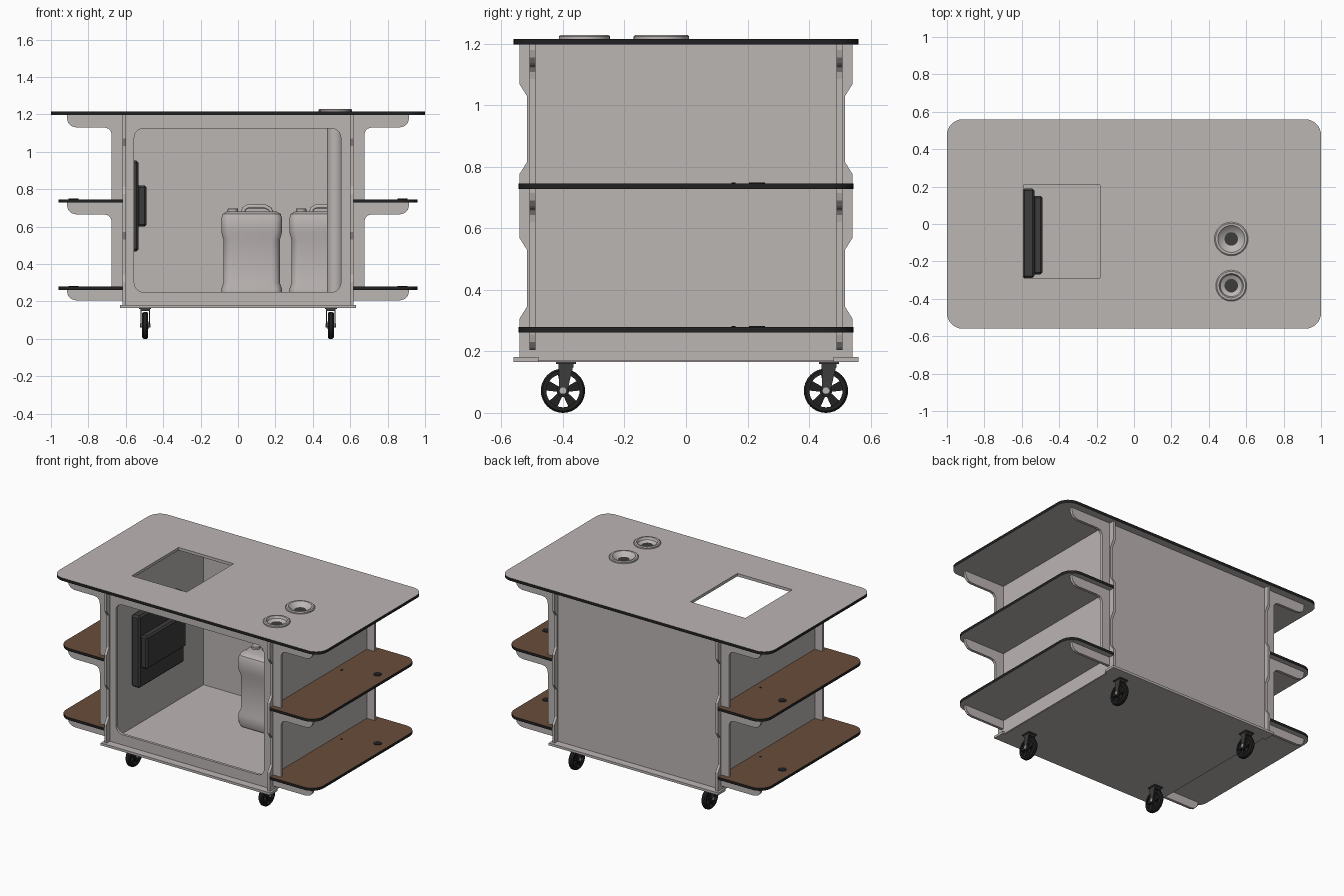
import bpy, bmesh, math
from mathutils import Vector, Matrix

if "Cube" in bpy.data.objects:
    bpy.data.objects.remove(bpy.data.objects["Cube"])


def mat(name, col):
    m = bpy.data.materials.new(name)
    m.diffuse_color = (*col, 1)
    m.use_nodes = True
    m.node_tree.nodes["Principled BSDF"].inputs["Base Color"].default_value = m.diffuse_color
    return m


GREY = mat("warm_grey", (0.50, 0.465, 0.455))
BROWN = mat("brown_wood", (0.14, 0.075, 0.043))
BLACK = mat("black_edge", (0.015, 0.015, 0.016))
DARK = mat("dark_grey", (0.045, 0.045, 0.045))


def finish(name, bm, mats, smooth=False):
    bmesh.ops.remove_doubles(bm, verts=bm.verts, dist=1e-5)
    bmesh.ops.recalc_face_normals(bm, faces=bm.faces)
    me = bpy.data.meshes.new(name)
    bm.to_mesh(me)
    bm.free()
    for m in mats:
        me.materials.append(m)
    ob = bpy.data.objects.new(name, me)
    bpy.context.collection.objects.link(ob)
    if smooth:
        bpy.ops.object.select_all(action='DESELECT')
        ob.select_set(True)
        bpy.context.view_layer.objects.active = ob
        bpy.ops.object.shade_smooth_by_angle(angle=math.radians(35))
    return ob


def rounded(x0, x1, y0, y1, radii, n=6):
    """Rounded rectangle; radii for (x1,y1), (x0,y1), (x0,y0), (x1,y0)."""
    if not isinstance(radii, tuple):
        radii = (radii,) * 4
    pts = []
    for k, (cx, cy, sx, sy) in enumerate([(x1, y1, -1, -1), (x0, y1, 1, -1), (x0, y0, 1, 1), (x1, y0, -1, 1)]):
        r = radii[k]
        for i in range(n + 1) if r else [0]:
            a = math.pi / 2 * (k + i / n)
            pts.append((cx + sx * r + r * math.cos(a), cy + sy * r + r * math.sin(a)) if r else (cx, cy))
    return pts


def circle(cx, cy, r, n=32):
    return [(cx + r * math.cos(2 * math.pi * i / n), cy + r * math.sin(2 * math.pi * i / n)) for i in range(n)]


def plate(name, loops, w0, w1, axis, mats=(GREY,), rule=None):
    """Flat sheet with holes from 2D loops, spanning w0..w1 along the given axis."""
    cu = bpy.data.curves.new(name, 'CURVE')
    cu.dimensions, cu.fill_mode, cu.extrude = '2D', 'BOTH', (w1 - w0) / 2
    for loop in loops:
        sp = cu.splines.new('POLY')
        sp.points.add(len(loop) - 1)
        for p, q in zip(sp.points, loop):
            p.co = (q[0], q[1], 0, 1)
        sp.use_cyclic_u = True
    tmp = bpy.data.objects.new("helper", cu)
    bpy.context.collection.objects.link(tmp)
    dg = bpy.context.evaluated_depsgraph_get()
    me = bpy.data.meshes.new_from_object(tmp.evaluated_get(dg))
    bm = bmesh.new()
    bm.from_mesh(me)
    bpy.data.objects.remove(tmp)
    mid = (w0 + w1) / 2
    for v in bm.verts:
        u, t, w = v.co
        w += mid
        v.co = {'z': (u, t, w), 'y': (u, w, t), 'x': (w, u, t)}[axis]
    bmesh.ops.remove_doubles(bm, verts=bm.verts, dist=1e-5)
    bmesh.ops.recalc_face_normals(bm, faces=bm.faces)
    for f in bm.faces:
        f.smooth = False
        f.material_index = rule(f) if rule else 0
    return finish(name, bm, mats)


def box(name, x0, x1, y0, y1, z0, z1, m, bevel=0):
    bm = bmesh.new()
    bmesh.ops.create_cube(bm, size=1)
    for v in bm.verts:
        v.co = ((x0 + x1) / 2 + v.co.x * (x1 - x0), (y0 + y1) / 2 + v.co.y * (y1 - y0),
                (z0 + z1) / 2 + v.co.z * (z1 - z0))
    if bevel:
        bmesh.ops.bevel(bm, geom=bm.edges[:], offset=bevel, segments=1, affect='EDGES')
    return finish(name, bm, [m])


def lathe(name, prof, loc, m, axis='z', closed=False, n=32):
    """Spin a (radius, height) profile about an axis."""
    bm = bmesh.new()
    rings = []
    for r, h in prof:
        ring = []
        for x, y in circle(0, 0, r, n):
            p = (x, y, h) if axis == 'z' else (h, x, y)
            ring.append(bm.verts.new(Vector(p) + Vector(loc)))
        rings.append(ring)
    if closed:
        rings.append(rings[0])
    for a, b in zip(rings, rings[1:]):
        for i in range(n):
            j = (i + 1) % n
            bm.faces.new((a[i], a[j], b[j], b[i]))
    if not closed:
        bm.faces.new(rings[0])
        bm.faces.new(rings[-1])
    return finish(name, bm, [m], True)


# table top with square cutout and two round holes
INLETS = [(0.52, -0.08, 0.09), (0.52, -0.33, 0.083)]


def top_rule(f):
    c = f.calc_center_median()
    return 1 if abs(f.normal.z) < 0.5 and (abs(c.x) > 0.9 or abs(c.y) > 0.45) else 0


plate("table_top", [rounded(-1, 1, -0.56, 0.56, 0.085, 8), rounded(-0.59, -0.18, -0.29, 0.21, 0.004, 2)]
      + [circle(x, y, 0.065) for x, y, r in INLETS], 1.197, 1.216, 'z', (GREY, BLACK), top_rule)

# round inlets with drain pipes below
for x, y, r in INLETS:
    lathe("inlet_ring", [(r, 1.214), (r, 1.224), (r - 0.006, 1.229), (r - 0.018, 1.229), (0.058, 1.214),
                         (0.036, 1.203), (0.036, 1.197), (0.064, 1.197)], (x, y, 0), GREY, closed=True)
    lathe("inlet_hole", [(0.036, 1.200), (0.036, 1.204)], (x, y, 0), DARK)
    lathe("inlet_pipe", [(0.045, 0.18), (0.045, 1.199)], (x, y, 0), GREY)

# front and back sheets with shelf brackets
half = [(0.61, 0.168), (0.61, 0.205)]
for z0, z1 in ((0.205, 0.266), (0.665, 0.731), (1.13, 1.198)):
    if z0 > 0.3:
        half += [(0.675, z0 - 0.045), (0.679, z0 - 0.022), (0.692, z0 - 0.006), (0.715, z0)]
    half += [(0.865, z0), (0.89, z0 + 0.007), (0.908, z0 + 0.025), (0.915, z0 + 0.05), (0.915, z1)]
    if z1 < 1.1:
        half += [(0.675, z1)]
outline = half + [(-x, z) for x, z in reversed(half)]
plate("front_panel", [outline, rounded(-0.555, 0.55, 0.25, 1.125, 0.05)], -0.508, -0.49, 'y')
plate("back_panel", [outline], 0.49, 0.508, 'y')

# side sheets with notched edges
edge = [(0.542, 0.168), (0.542, 0.305), (0.517, 0.345), (0.517, 0.53), (0.542, 0.57), (0.542, 0.775),
        (0.517, 0.815), (0.517, 1.03), (0.542, 1.07), (0.542, 1.198)]
for s in (-1, 1):
    plate("side_panel", [edge + [(-y, z) for y, z in reversed(edge)]], s * 0.609 - 0.009, s * 0.609 + 0.009, 'x')

# base plate with wider corner tabs
q = [(0.612, 0.48), (0.632, 0.48), (0.632, 0.56)]
base = q + [(-x, y) for x, y in reversed(q)] + [(-x, -y) for x, y in q] + [(x, -y) for x, y in reversed(q)]
plate("base_plate", [base], 0.165, 0.181, 'z')


# side shelves: brown top, black rim, grey underside
def shelf_rule(f):
    return 0 if f.normal.z > 0.5 else 2 if f.normal.z < -0.5 else 1


for s in (-1, 1):
    for z in (0.262, 0.728):
        loop = [(s * x, y) for x, y in rounded(0.615, 0.96, -0.545, 0.545, (0.085, 0, 0, 0.085))]
        plate("side_shelf", [loop], z, z + 0.018, 'z', (BROWN, BLACK, GREY), shelf_rule)
        lathe("shelf_grommet", [(0.026, z + 0.016), (0.026, z + 0.021)], (s * 0.88, 0.23, 0), BLACK, n=20)
        lathe("shelf_screw", [(0.007, z + 0.016), (0.007, z + 0.021)], (s * 0.665, 0.155, 0), BLACK, n=10)

# wall unit inside on the left
box("wall_unit_plate", -0.597, -0.532, -0.29, 0.19, 0.467, 0.953, DARK, 0.012)
box("wall_unit_box", -0.54, -0.49, -0.27, 0.15, 0.6, 0.82, DARK, 0.01)

# two canisters: lofted rounded body, cap and handle
RINGS = [(0.182, 0.135, 0.105), (0.19, 0.153, 0.12), (0.21, 0.161, 0.128), (0.27, 0.161, 0.128),
         (0.30, 0.151, 0.12), (0.53, 0.151, 0.12), (0.57, 0.162, 0.13), (0.645, 0.162, 0.13),
         (0.668, 0.155, 0.122), (0.682, 0.13, 0.098)]
for cx in (0.073, 0.437):
    cy = 0.23
    bm = bmesh.new()
    rings = [[bm.verts.new((cx + x, cy + y, z)) for x, y in rounded(-w, w, -d, d, 0.045)] for z, w, d in RINGS]
    for a, b in zip(rings, rings[1:]):
        for i in range(len(a)):
            j = (i + 1) % len(a)
            bm.faces.new((a[i], a[j], b[j], b[i]))
    bm.faces.new(rings[0])
    bm.faces.new(rings[-1])
    finish("canister_body", bm, [GREY], True)
    lathe("canister_cap", [(0.028, 0.675), (0.028, 0.694), (0.024, 0.698)], (cx - 0.1, cy, 0), GREY, n=20)
    cu = bpy.data.curves.new("canister_handle", 'CURVE')
    cu.dimensions, cu.bevel_depth, cu.bevel_resolution, cu.use_fill_caps = '3D', 0.011, 2, True
    sp = cu.splines.new('POLY')
    path = [(-0.045, 0.675), (-0.042, 0.695), (-0.02, 0.708), (0.07, 0.708), (0.098, 0.695), (0.105, 0.675)]
    sp.points.add(len(path) - 1)
    for p, (x, z) in zip(sp.points, path):
        p.co = (cx + x, cy, z, 1)
    cu.materials.append(GREY)
    bpy.context.collection.objects.link(bpy.data.objects.new("canister_handle", cu))

# casters: tyre, spokes, hub, fork and mounting plate
for x in (-0.496, 0.496):
    for y, pivot in ((-0.4, -0.39), (0.455, 0.465)):
        c = (x, y, 0.072)
        lathe("caster_tyre", [(0.054, -0.016), (0.066, -0.016), (0.072, -0.008), (0.072, 0.008), (0.066, 0.016),
                              (0.054, 0.016)], c, BLACK, 'x', True)
        lathe("caster_hub", [(0.02, -0.018), (0.02, 0.018)], c, BLACK, 'x', n=20)
        lathe("caster_axle", [(0.011, -0.027), (0.011, 0.027)], c, GREY, 'x', n=16)
        bm = bmesh.new()
        for k in range(5):
            turn = Matrix.Translation(c) @ Matrix.Rotation(2 * math.pi * k / 5, 4, 'X')
            new = bmesh.ops.create_cube(bm, size=1)['verts']
            for v in new:
                out = v.co.z > 0
                v.co = turn @ Vector((v.co.x * 0.02, v.co.y * (0.034 if out else 0.016), 0.057 if out else 0.012))
        finish("caster_spokes", bm, [BLACK])
        for s in (-1, 1):
            arm = [(y - 0.012, 0.062), (y + 0.012, 0.062), (pivot + 0.024, 0.155), (pivot - 0.024, 0.155)]
            plate("caster_fork", [arm], x + s * 0.022 - 0.003, x + s * 0.022 + 0.003, 'x', (DARK,))
        box("caster_crown", x - 0.025, x + 0.025, pivot - 0.024, pivot + 0.024, 0.148, 0.16, DARK)
        box("caster_plate", x - 0.032, x + 0.032, pivot - 0.032, pivot + 0.032, 0.159, 0.166, DARK)
